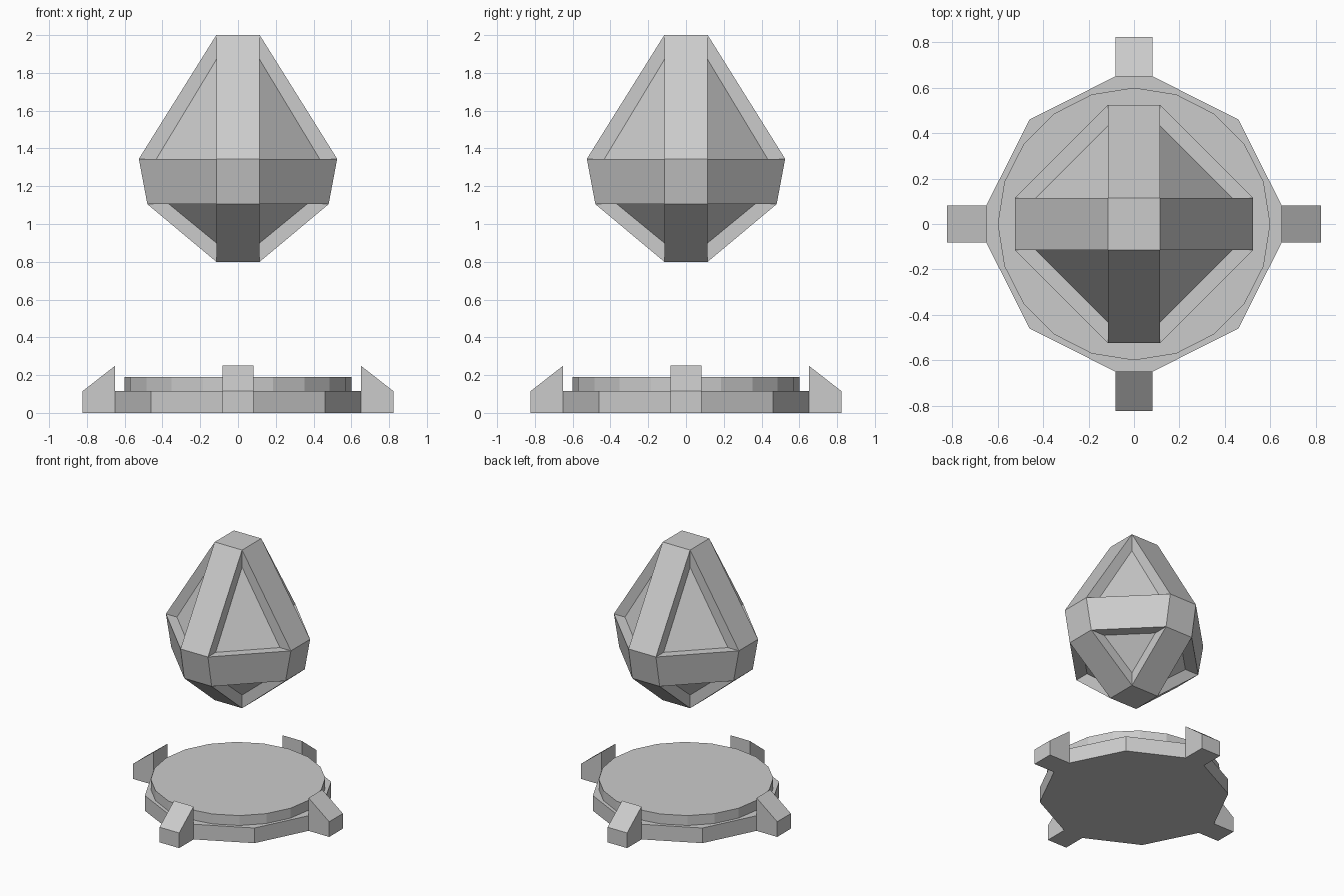
import bpy, bmesh
from math import pi
from mathutils import Vector, Matrix

if "Cube" in bpy.data.objects:
    bpy.data.objects.remove(bpy.data.objects["Cube"])


def spin(p, k):
    return Matrix.Rotation(k * pi / 2, 3, 'Z') @ Vector(p)


def build(name, faces):
    # turn a list of polygons into one welded flat-shaded object
    bm = bmesh.new()
    for f in faces:
        bm.faces.new([bm.verts.new(p) for p in f])
    bmesh.ops.remove_doubles(bm, verts=bm.verts, dist=1e-4)
    bmesh.ops.recalc_face_normals(bm, faces=bm.faces)
    me = bpy.data.meshes.new(name)
    bm.to_mesh(me)
    bm.free()
    ob = bpy.data.objects.new(name, me)
    bpy.context.collection.objects.link(ob)
    return ob


# floating crystal: cage of flat bars with recessed triangular panels
W = 0.115


def corner(k, tip, r, z, tip_in, r_in):
    outer = [(W, W, tip), (r, W, z), (W, r, z)]
    inner = [(W, W, tip_in), (r_in, W, z), (W, r_in, z)]
    return [spin(p, k) for p in outer], [spin(p, k) for p in inner]


faces = []
caps = {2.0: [], 0.8: []}
upper = (2.0, 0.525, 1.345, 1.87, 0.432)
lower = (0.8, 0.48, 1.105, 0.90, 0.365)
for k in range(4):
    rims = []
    for spec in (upper, lower):
        o, i = corner(k, *spec)
        n, _ = corner(k + 1, *spec)
        faces.append(i)                                   # sunken panel
        for a in range(3):                                # recess walls
            b = (a + 1) % 3
            faces.append([o[a], o[b], i[b], i[a]])
        faces.append([o[0], o[2], n[1], n[0]])            # sloping bar
        caps[spec[0]].append(o[0])
        rims.append((o, n))
    (uo, un), (lo, ln) = rims
    faces.append([uo[1], uo[2], lo[2], lo[1]])            # diagonal belt
    faces.append([uo[2], un[1], ln[1], lo[2]])            # belt at the bar
faces += list(caps.values())
build("floating_crystal", faces)

# base plate with four wedge-shaped claws, one closed shell
R, OUT, T, H, TOP = 0.65, 0.823, 0.082, 0.115, 0.25
faces, bottom, top = [], [], []
for k in range(4):
    def P(x, y, z):
        return spin((x, y, z), k)
    bottom += [P(R, -T, 0), P(OUT, -T, 0), P(OUT, T, 0), P(R, T, 0), P(0.46, 0.46, 0)]
    top += [P(R, -T, H), P(R, T, H), P(0.46, 0.46, H)]
    for s in (-T, T):                                     # claw sides
        faces.append([P(R, s, 0), P(OUT, s, 0), P(OUT, s, H), P(R, s, TOP), P(R, s, H)])
    for a, b in (((OUT, 0), (OUT, H)), ((OUT, H), (R, TOP)), ((R, TOP), (R, H))):
        faces.append([P(a[0], -T, a[1]), P(a[0], T, a[1]), P(b[0], T, b[1]), P(b[0], -T, b[1])])
    for a, b in (((R, T), (0.46, 0.46)), ((0.46, 0.46), (T, R))):   # plate rim
        faces.append([P(*a, 0), P(*b, 0), P(*b, H), P(*a, H)])
faces += [bottom, top]
build("base_plate", faces)

# round disc on the plate
bpy.ops.mesh.primitive_cylinder_add(vertices=20, radius=0.6, depth=0.075, location=(0, 0, 0.1525))
bpy.context.object.name = "base_disc"
